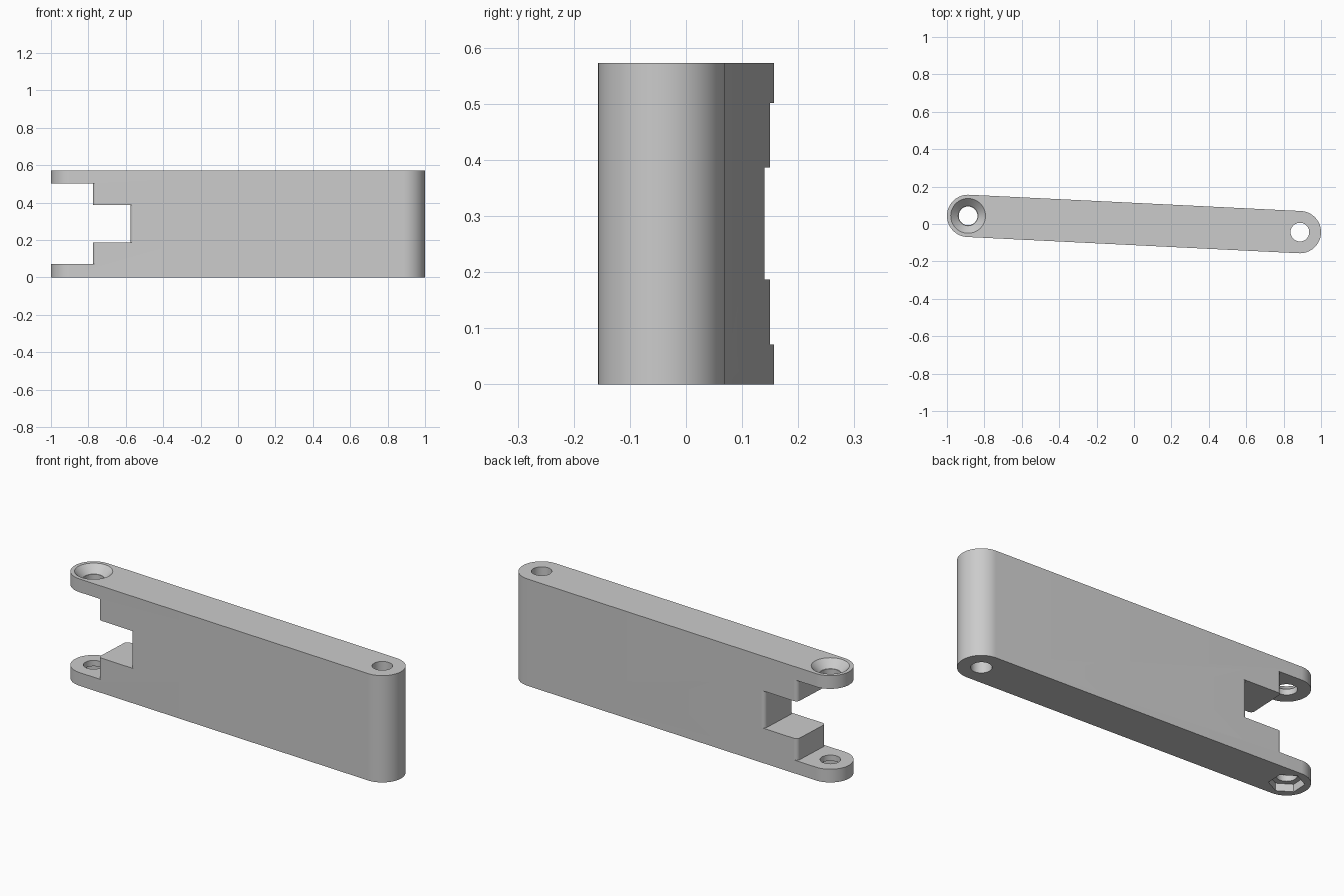
import bpy, bmesh
from math import pi, cos, sin, atan2
from mathutils import Matrix

cube = bpy.data.objects.get("Cube")
if cube:
    bpy.data.objects.remove(cube, do_unlink=True)

HEIGHT, RADIUS, PLATE = 0.573, 0.113, 0.071
PIVOT = 0.888                       # half the distance between the two pivots
TILT = Matrix.Rotation(-atan2(0.0435, 0.887), 4, 'Z')


def arc(cx, cy, r, start, end, steps):
    return [(cx + r * cos(start + (end - start) * i / steps),
             cy + r * sin(start + (end - start) * i / steps)) for i in range(steps + 1)]


def ring(cx, r, steps, turn=0.0):
    return arc(cx, 0, r, turn, turn + 2 * pi, steps)[:-1]


def loft(name, lower, upper, z0, z1):
    """Solid between two outlines with the same number of points."""
    bm = bmesh.new()
    a = [bm.verts.new((x, y, z0)) for x, y in lower]
    b = [bm.verts.new((x, y, z1)) for x, y in upper]
    bm.faces.new(a[::-1])
    bm.faces.new(b)
    for i in range(len(a)):
        j = (i + 1) % len(a)
        bm.faces.new((a[i], a[j], b[j], b[i]))
    bmesh.ops.recalc_face_normals(bm, faces=bm.faces)
    bm.transform(TILT)
    mesh = bpy.data.meshes.new(name)
    bm.to_mesh(mesh)
    bm.free()
    obj = bpy.data.objects.new(name, mesh)
    bpy.context.collection.objects.link(obj)
    return obj


def prism(name, outline, z0, z1):
    return loft(name, outline, outline, z0, z1)


def slot(name, end, z0, z1, fillet=0.02):
    """Cutter that leaves a flat end with rounded upright edges."""
    h, c = RADIUS - 0.0002, end + fillet
    outline = [(-1.3, -0.3), (c, -0.3)]
    outline += arc(c, -h + fillet, fillet, 1.5 * pi, pi, 8)
    outline += arc(c, h - fillet, fillet, pi, 0.5 * pi, 8)
    outline += [(c, 0.3), (-1.3, 0.3)]
    return prism(name, outline, z0, z1)


# Arm body: long capsule outline
link_arm = prism("link_arm",
                 arc(PIVOT, 0, RADIUS, -pi / 2, pi / 2, 40) +
                 arc(-PIVOT, 0, RADIUS, pi / 2, 1.5 * pi, 40), 0, HEIGHT)

cutters = [
    # Stepped fork opening
    slot("fork_slot", -0.772, PLATE, HEIGHT - PLATE),
    slot("deep_slot", -0.571, 0.187, 0.387),
    # Pivot holes
    prism("plain_hole", ring(PIVOT, 0.05, 48), -0.1, 0.7),
    prism("fork_hole", ring(-PIVOT, 0.05, 48), -0.1, 0.7),
    # Conical screw seat on top, hexagonal nut pocket below
    loft("screw_seat", ring(-PIVOT, 0.053, 48), ring(-PIVOT, 0.103, 48),
         HEIGHT - 0.04, HEIGHT + 0.01),
    prism("nut_pocket", ring(-PIVOT, 0.085, 6, pi / 6), -0.1, 0.04),
]

bpy.context.view_layer.objects.active = link_arm
for cutter in cutters:
    cutter.hide_render = True
    mod = link_arm.modifiers.new(cutter.name, 'BOOLEAN')
    mod.operation, mod.solver, mod.object = 'DIFFERENCE', 'EXACT', cutter
    bpy.ops.object.modifier_apply(modifier=mod.name)
for cutter in cutters:
    bpy.data.objects.remove(cutter, do_unlink=True)

# Colour and shading
grey = bpy.data.materials.new("light_grey")
grey.use_nodes = True
colour = (0.6, 0.6, 0.6, 1)
grey.diffuse_color = colour
grey.node_tree.nodes["Principled BSDF"].inputs["Base Color"].default_value = colour
link_arm.data.materials.clear()
link_arm.data.materials.append(grey)

bpy.ops.object.select_all(action='DESELECT')
link_arm.select_set(True)
bpy.ops.object.shade_smooth_by_angle(angle=pi / 6)
